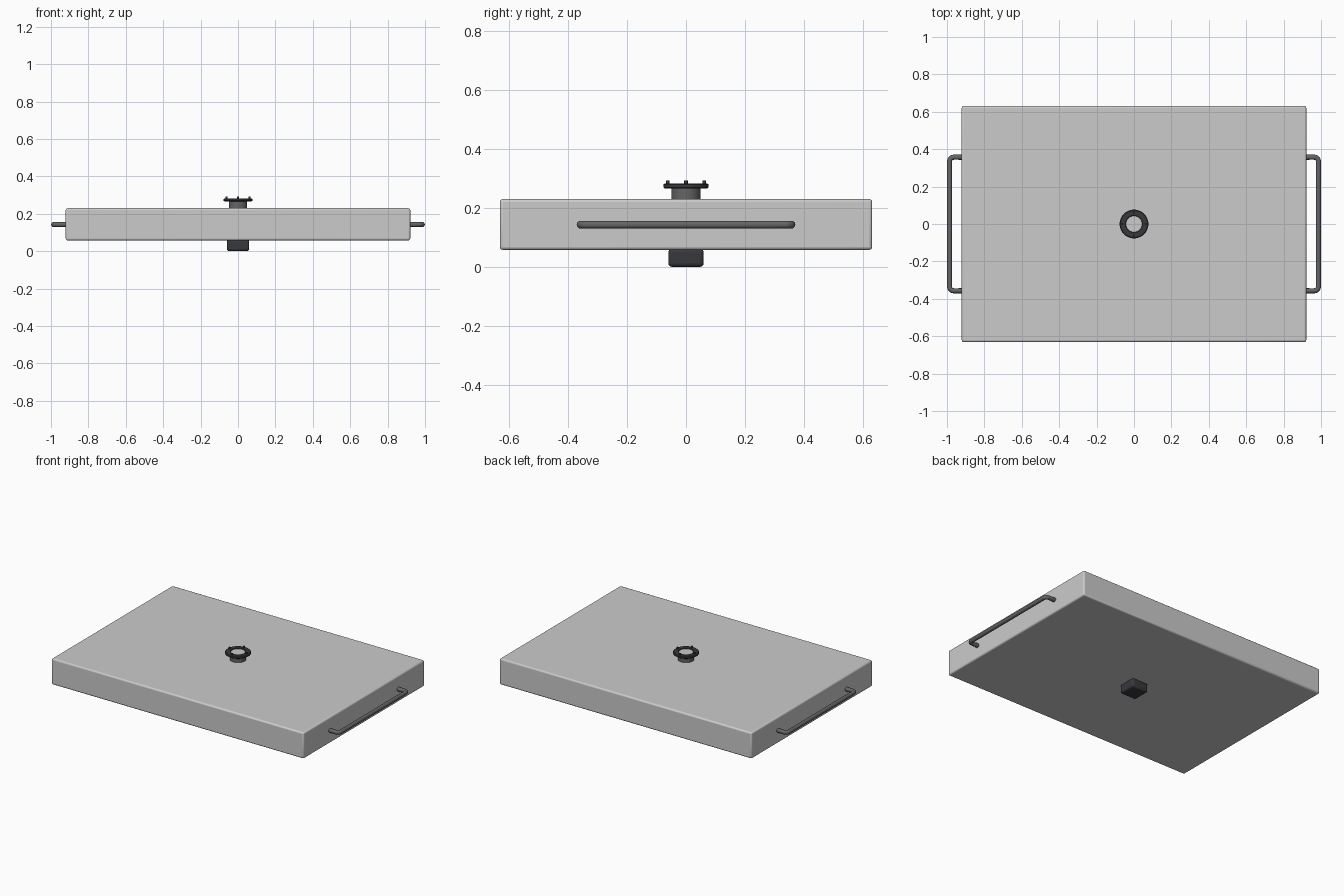
import bpy, math

if "Cube" in bpy.data.objects:
    bpy.data.objects.remove(bpy.data.objects["Cube"])

def mat(name, v, b=0.0):
    m = bpy.data.materials.new(name)
    m.diffuse_color = (v, v, v + b, 1)
    m.use_nodes = True
    m.node_tree.nodes["Principled BSDF"].inputs["Base Color"].default_value = m.diffuse_color
    return m

DARK = mat("dark_rubber", 0.04, 0.006)
METAL = mat("dark_metal", 0.13)

def finish(o, name, material=None, bevel=0, segments=3):
    o.name = name
    if material:
        o.data.materials.append(material)
    bpy.ops.object.select_all(action='DESELECT')
    o.select_set(True)
    bpy.context.view_layer.objects.active = o
    if bevel:
        b = o.modifiers.new("Bevel", 'BEVEL')
        b.width, b.segments = bevel, segments
        b.limit_method = 'ANGLE'
    bpy.ops.object.shade_smooth_by_angle(angle=math.radians(35))
    return o

def box(name, size, z, material=None, bevel=0.01):
    bpy.ops.mesh.primitive_cube_add(size=1, location=(0, 0, z))
    o = bpy.context.object
    o.scale = size
    bpy.ops.object.transform_apply(location=False, rotation=False, scale=True)
    return finish(o, name, material, bevel)

def cylinder(name, r, z0, z1, material, x=0, y=0, sides=32, bevel=0):
    bpy.ops.mesh.primitive_cylinder_add(vertices=sides, radius=r, depth=z1 - z0,
                                        location=(x, y, (z0 + z1) / 2))
    return finish(bpy.context.object, name, material, bevel, 2)

def lathe(name, profile, material, sides=32):
    # closed (radius, height) profile revolved around z
    n = len(profile)
    verts = [(r * math.cos(2 * math.pi * i / sides), r * math.sin(2 * math.pi * i / sides), z)
             for i in range(sides) for r, z in profile]
    faces = [(i * n + j, (i + 1) % sides * n + j,
              (i + 1) % sides * n + (j + 1) % n, i * n + (j + 1) % n)
             for i in range(sides) for j in range(n)]
    me = bpy.data.meshes.new(name)
    me.from_pydata(verts, [], faces)
    o = bpy.data.objects.new(name, me)
    bpy.context.collection.objects.link(o)
    return finish(o, name, material)

def handle(name, side):
    # U-shaped bar with rounded corners, swept as a tube
    xo, yo, z, c = 0.986, 0.357, 0.143, 0.022
    pts = [(0.91, -yo)]
    for cy, a0 in ((-yo + c, -90), (yo - c, 0)):
        for k in range(7):
            a = math.radians(a0 + 15 * k)
            pts.append((xo - c + c * math.cos(a), cy + c * math.sin(a)))
    pts.append((0.91, yo))
    cu = bpy.data.curves.new(name, 'CURVE')
    cu.dimensions = '3D'
    cu.bevel_depth, cu.bevel_resolution = 0.0135, 4
    cu.use_fill_caps = True
    s = cu.splines.new('POLY')
    s.points.add(len(pts) - 1)
    for p, (x, y) in zip(s.points, pts):
        p.co = (side * x, y, z, 1)
    o = bpy.data.objects.new(name, cu)
    bpy.context.collection.objects.link(o)
    bpy.ops.object.select_all(action='DESELECT')
    o.select_set(True)
    bpy.context.view_layer.objects.active = o
    bpy.ops.object.convert(target='MESH')
    finish(bpy.context.object, name, METAL)

# main slab and the foot below it
box("slab_body", (1.842, 1.262, 0.172), 0.144, bevel=0.01)
box("bottom_foot", (0.12, 0.12, 0.062), 0.031, DARK, 0.013)

# side handles
handle("handle_right", 1)
handle("handle_left", -1)

# top fitting: neck, light cap, flange ring and four studs
cylinder("neck", 0.049, 0.225, 0.27, METAL, sides=48)
cylinder("neck_cap", 0.044, 0.268, 0.278, None, sides=48)
lathe("flange_ring", [(0.043, 0.269), (0.046, 0.266), (0.072, 0.266), (0.077, 0.270),
                      (0.077, 0.279), (0.072, 0.283), (0.046, 0.283), (0.043, 0.280)], DARK, 48)
for i in range(4):
    a = i * math.pi / 2
    cylinder(f"flange_stud_{i + 1}", 0.006, 0.278, 0.293, DARK,
             0.062 * math.cos(a), 0.062 * math.sin(a), 12)
